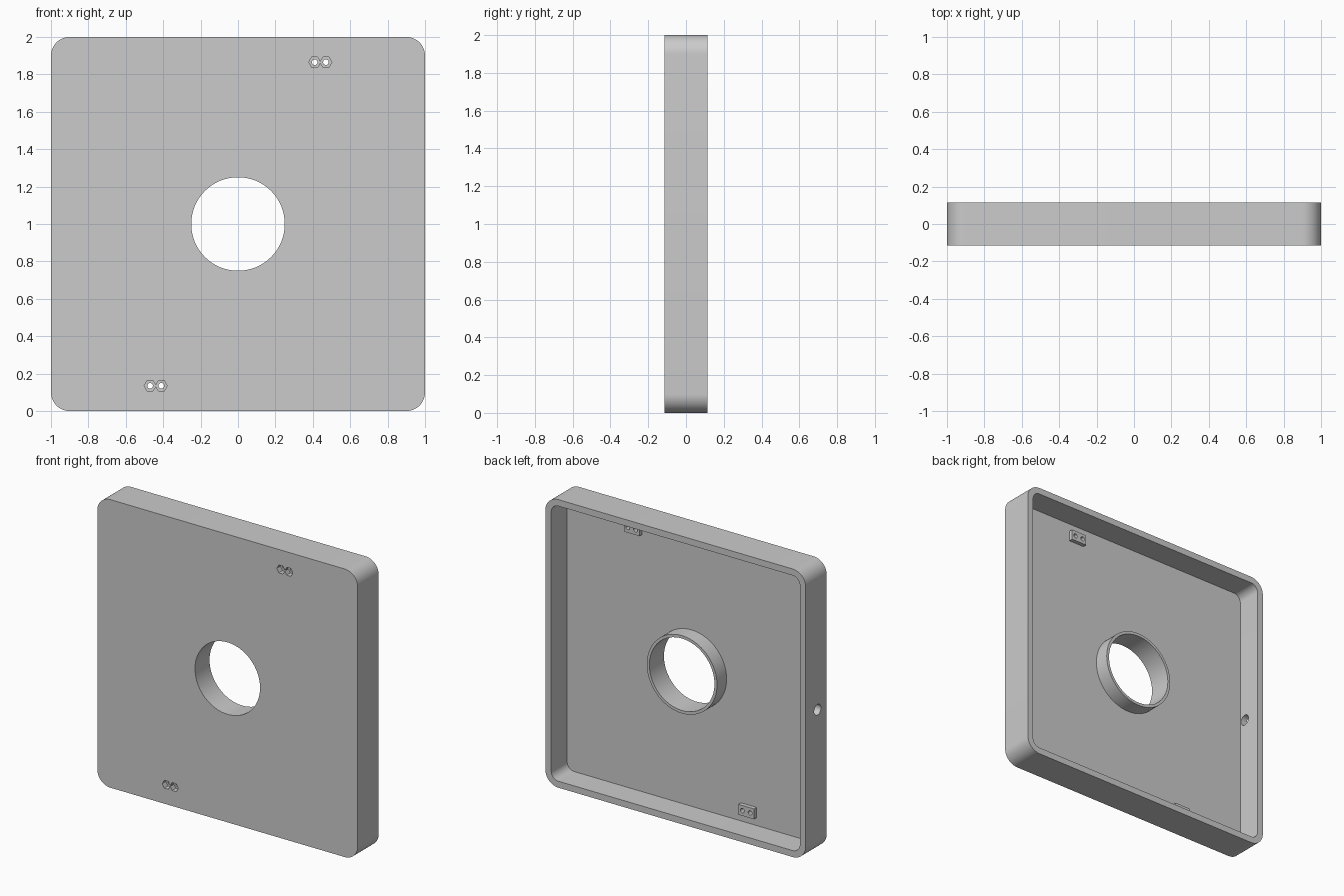
import bpy, bmesh, math
from mathutils import Matrix, Vector

cube = bpy.data.objects.get("Cube")
if cube:
    bpy.data.objects.remove(cube, do_unlink=True)

FRONT, FLOOR, RIM = -0.115, -0.06, 0.115
MID = 1.0            # height of the centre
WALL = 0.045

grey = bpy.data.materials.new("plain grey")
grey.use_nodes = True
colour = (0.6, 0.6, 0.6, 1)
grey.diffuse_color = colour
grey.node_tree.nodes["Principled BSDF"].inputs["Base Color"].default_value = colour


def prism(name, outline, y0, y1):
    """Extrude an (x, z) outline along y."""
    bm = bmesh.new()
    face = bm.faces.new([bm.verts.new((x, y0, z)) for x, z in outline])
    out = bmesh.ops.extrude_face_region(bm, geom=[face])
    verts = [v for v in out["geom"] if isinstance(v, bmesh.types.BMVert)]
    bmesh.ops.translate(bm, verts=verts, vec=(0, y1 - y0, 0))
    bmesh.ops.recalc_face_normals(bm, faces=bm.faces)
    mesh = bpy.data.meshes.new(name)
    bm.to_mesh(mesh)
    bm.free()
    mesh.materials.append(grey)
    ob = bpy.data.objects.new(name, mesh)
    bpy.context.collection.objects.link(ob)
    return ob


def circle(x, z, r, n=64):
    return [(x + r * math.cos(math.tau * i / n), z + r * math.sin(math.tau * i / n))
            for i in range(n)]


def rounded_square(half, r, n=12):
    pts = []
    for q in range(4):
        mid = math.pi / 4 + q * math.pi / 2
        cx = math.copysign(half - r, math.cos(mid))
        cz = math.copysign(half - r, math.sin(mid))
        for i in range(n + 1):
            a = (q + i / n) * math.pi / 2
            pts.append((cx + r * math.cos(a), MID + cz + r * math.sin(a)))
    return pts


def cut(ob, cutters):
    """Subtract the cutters and bake the result."""
    for c in cutters:
        mod = ob.modifiers.new("cut", "BOOLEAN")
        mod.operation, mod.solver, mod.object = "DIFFERENCE", "EXACT", c
    bpy.context.view_layer.update()
    graph = bpy.context.evaluated_depsgraph_get()
    baked = bpy.data.meshes.new_from_object(ob.evaluated_get(graph))
    ob.modifiers.clear()
    ob.data = baked


# Tray body, centre collar and the two nut blocks
tray = prism("tray", rounded_square(1, 0.1), FRONT, RIM)
collar = prism("centre_collar", circle(0, MID, 0.27), FLOOR, 0.045)
parts = [tray, collar]

pocket = prism("pocket_cutter", rounded_square(1 - WALL, 0.1 - WALL), FLOOR, RIM + 0.1)
bore = prism("bore_cutter", circle(0, MID, 0.25, 64), FRONT - 0.1, RIM + 0.1)
holes = []
blocks = []
for side, label in ((1, "upper"), (-1, "lower")):
    x, z = 0.44 * side, MID + 0.865 * side
    w, h = 0.06, 0.036
    block = prism(label + "_nut_block",
                  [(x - w, z - h), (x + w, z - h), (x + w, z + h), (x - w, z + h)],
                  FLOOR, FLOOR + 0.028)
    blocks.append(block)
    for dx in (-0.03, 0.03):
        holes.append(prism("screw_cutter", circle(x + dx, z, 0.015, 24), FRONT - 0.1, RIM))
        holes.append(prism("nut_cutter", circle(x + dx, z, 0.0315, 6), FRONT - 0.1, FRONT + 0.04))

# Cable hole through the right wall
cable = prism("cable_cutter", circle(0, 0, 0.037, 32), -0.1, 0.1)
cable.data.transform(Matrix.Translation(Vector((-1, -0.015, MID)))
                     @ Matrix.Rotation(math.pi / 2, 4, "Z"))

cut(tray, [pocket, bore, cable] + holes)
cut(collar, [bore])
for b in blocks:
    cut(b, [h for h in holes if h.name.startswith("screw")])

for c in [pocket, bore, cable] + holes:
    bpy.data.objects.remove(c, do_unlink=True)

# Smooth the round walls, keep the edges sharp
bpy.ops.object.select_all(action="DESELECT")
for ob in parts + blocks:
    ob.select_set(True)
    bpy.context.view_layer.objects.active = ob
bpy.ops.object.shade_smooth_by_angle(angle=math.radians(30))
